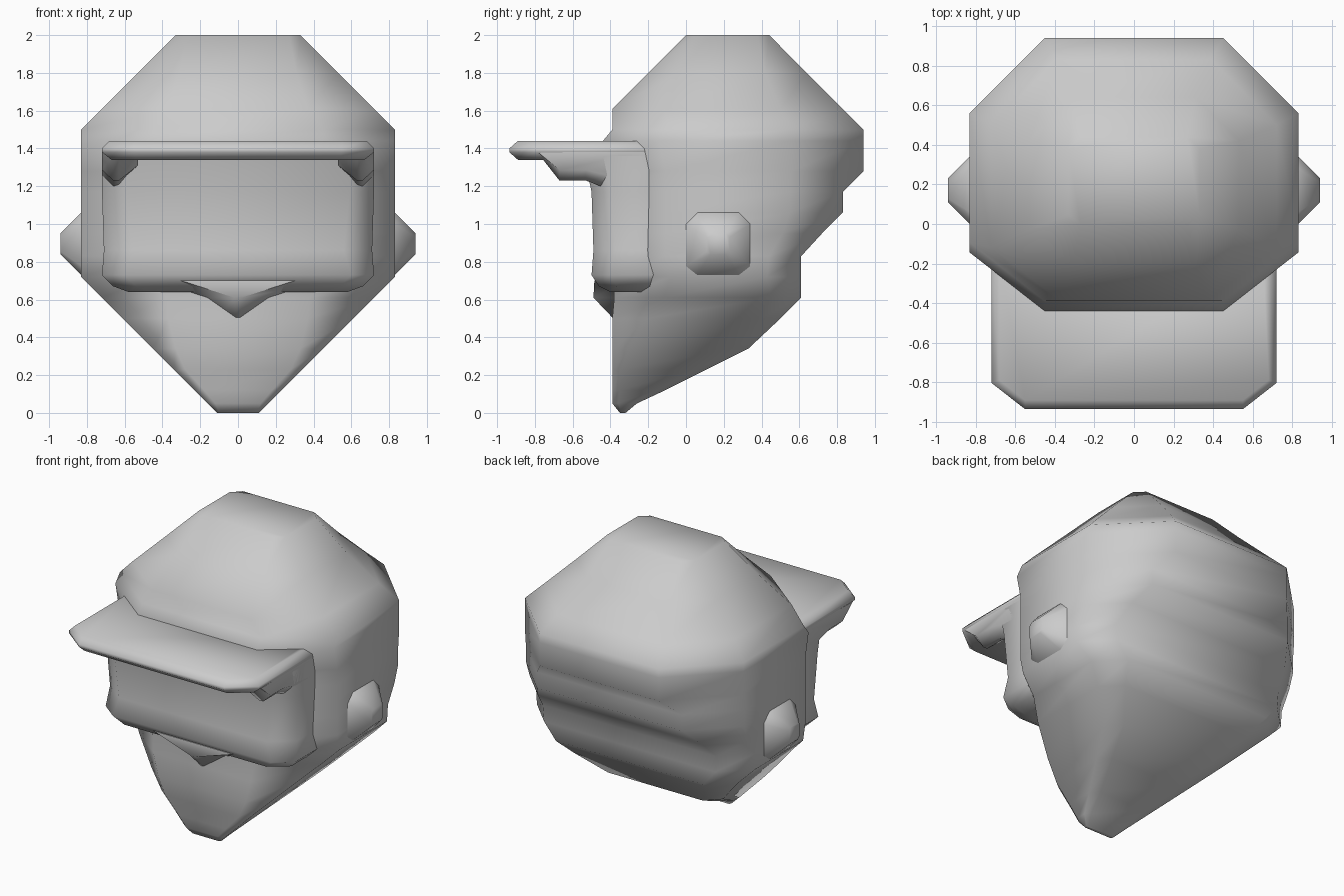
import bpy, bmesh, math


def skin(name, rings, mirror=False, angle=60):
    """Bridge equal-length rings of points and cap both ends."""
    bm = bmesh.new()
    loops = [[bm.verts.new(p) for p in ring] for ring in rings]
    n = len(loops[0])
    for a, b in zip(loops, loops[1:]):
        for i in range(n):
            j = (i + 1) % n
            bm.faces.new((a[i], a[j], b[j], b[i]))
    bm.faces.new(loops[0][::-1])
    bm.faces.new(loops[-1])
    bmesh.ops.recalc_face_normals(bm, faces=bm.faces)
    me = bpy.data.meshes.new(name)
    bm.to_mesh(me)
    bm.free()
    ob = bpy.data.objects.new(name, me)
    bpy.context.collection.objects.link(ob)
    if mirror:
        mod = ob.modifiers.new("mirror", 'MIRROR')
        mod.use_axis = (True, False, False)
    bpy.ops.object.select_all(action='DESELECT')
    ob.select_set(True)
    bpy.context.view_layer.objects.active = ob
    bpy.ops.object.shade_smooth_by_angle(angle=math.radians(angle))
    return ob


def octagon(z, w, f, b, cf, cb):
    """Chamfered plan outline: half width, front, back, chamfers."""
    k = cf * 0.78
    right = [(w - cf, f), (w, f + k), (w, b - cb), (w - cb, b)]
    return [(x, y, z) for x, y in right] + [(-x, y, z) for x, y in right[::-1]]


def loft(name, rows, angle=60):
    return skin(name, [octagon(*r) for r in rows], angle=angle)


# Skull with dome, stepped nape and tapering beard
loft("head", [
    (0.00, 0.11, -0.35, -0.32, 0.01, 0.01),
    (0.05, 0.16, -0.39, -0.26, 0.04, 0.03),
    (0.12, 0.23, -0.39, -0.11, 0.05, 0.05),
    (0.23, 0.34, -0.39, 0.11, 0.06, 0.07),
    (0.34, 0.45, -0.39, 0.33, 0.12, 0.09),
    (0.50, 0.61, -0.39, 0.50, 0.24, 0.12),
    (0.61, 0.72, -0.38, 0.61, 0.34, 0.16),
    (0.72, 0.83, -0.38, 0.61, 0.38, 0.18),
    (0.83, 0.83, -0.39, 0.61, 0.36, 0.17),
    (0.95, 0.83, -0.39, 0.72, 0.36, 0.21),
    (1.06, 0.83, -0.39, 0.83, 0.36, 0.28),
    (1.17, 0.83, -0.39, 0.83, 0.36, 0.28),
    (1.28, 0.83, -0.39, 0.94, 0.36, 0.38),
    (1.44, 0.83, -0.44, 0.94, 0.38, 0.38),
    (1.50, 0.83, -0.39, 0.94, 0.38, 0.38),
    (1.61, 0.72, -0.39, 0.83, 0.35, 0.33),
    (1.80, 0.53, -0.20, 0.64, 0.22, 0.22),
    (2.00, 0.33, 0.00, 0.44, 0.06, 0.06),
])

# Face block with a bevelled lower lip
loft("face", [
    (0.64, 0.58, -0.40, 0.0, 0.12, 0.05),
    (0.67, 0.66, -0.46, 0.0, 0.12, 0.05),
    (0.73, 0.72, -0.50, 0.0, 0.12, 0.05),
    (0.86, 0.71, -0.49, 0.0, 0.15, 0.05),
    (1.17, 0.72, -0.50, 0.0, 0.13, 0.05),
    (1.36, 0.72, -0.54, 0.0, 0.13, 0.05),
])

# Wedge joining the lip to the beard
loft("lip_wedge", [
    (0.50, 0.10, -0.385, -0.2, 0.09, 0.02),
    (0.61, 0.28, -0.49, -0.2, 0.26, 0.02),
    (0.70, 0.52, -0.485, -0.2, 0.22, 0.02),
])

# Cap brim
loft("brim", [
    (1.34, 0.67, -0.89, -0.15, 0.13, 0.03),
    (1.38, 0.72, -0.935, -0.15, 0.17, 0.03),
    (1.40, 0.72, -0.935, -0.15, 0.17, 0.03),
    (1.44, 0.68, -0.89, -0.15, 0.13, 0.03),
])

# Corner brackets below the brim
bracket = [(-0.78, 1.37), (-0.67, 1.23), (-0.53, 1.23),
           (-0.40, 1.18), (-0.20, 1.18), (-0.20, 1.39)]
skin("brim_brackets", [[(x, y, z + (1.39 - z) * t) for y, z in bracket]
                       for x, t in ((0.53, 0.5), (0.63, 0.0), (0.66, 0.0), (0.72, 0.35))],
     mirror=True)

# Ears
ear = [octagon(0.74, 0.22, 0.70, 1.08, 0.08, 0.08),
       octagon(0.83, 0.17, 0.73, 1.06, 0.06, 0.06),
       octagon(0.94, 0.06, 0.84, 0.95, 0.02, 0.02)]
skin("ears", [[(d, y + 0.17, z) for y, z, d in ring] for ring in ear], mirror=True)
